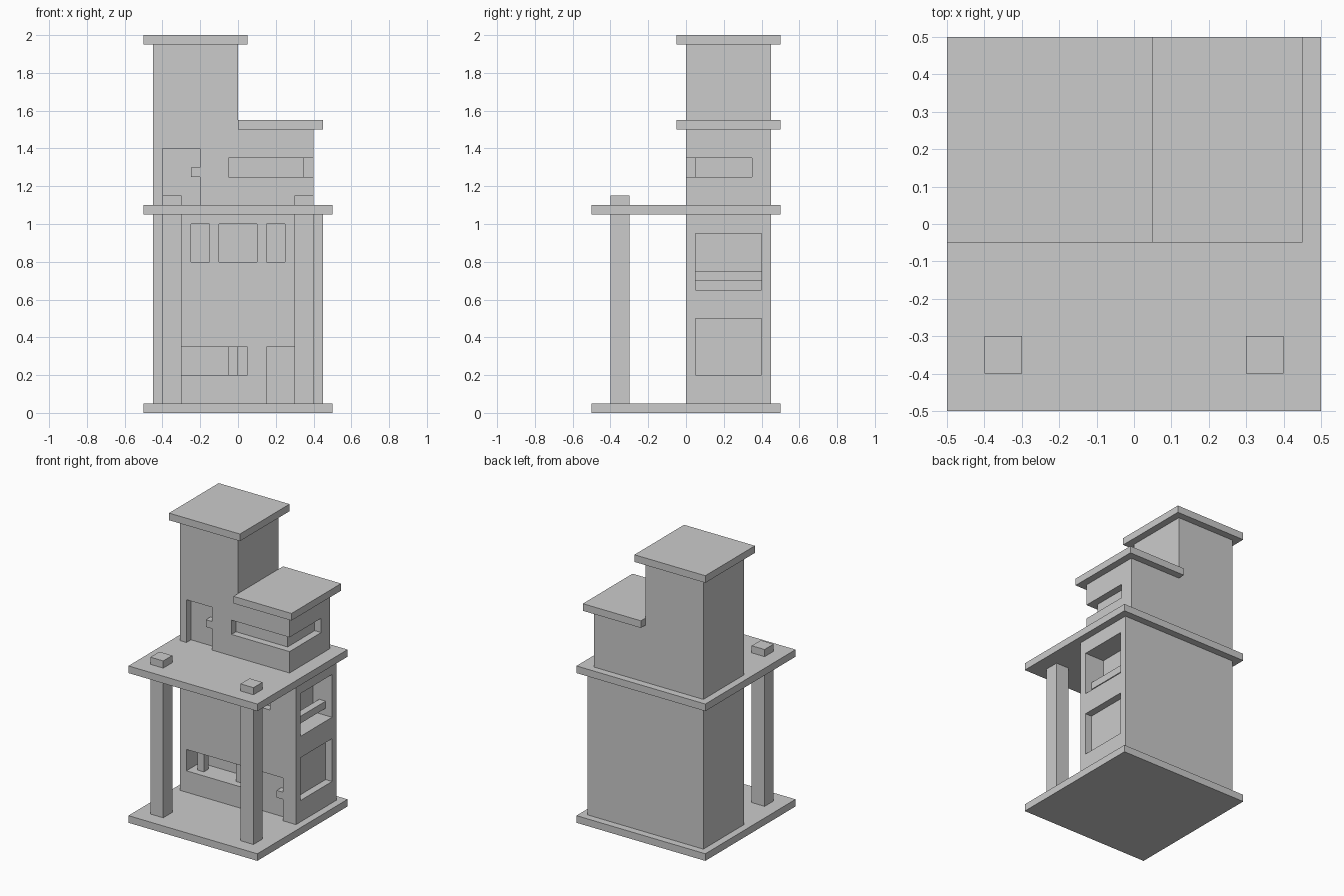
import bpy, bmesh
from mathutils import Vector

if "Cube" in bpy.data.objects:
    bpy.data.objects.remove(bpy.data.objects["Cube"])


def prism(name, pts, axis, a, b):
    """Extrude a closed profile along axis: 'y' takes (x, z) points, 'z' takes (x, y) points."""
    place = (lambda p, t: (p[0], t, p[1])) if axis == 'y' else (lambda p, t: (p[0], p[1], t))
    bm = bmesh.new()
    face = bm.faces.new([bm.verts.new(place(p, a)) for p in pts])
    new = bmesh.ops.extrude_face_region(bm, geom=[face])['geom']
    shift = Vector(place((0, 0), b - a))
    bmesh.ops.translate(bm, vec=shift, verts=[g for g in new if isinstance(g, bmesh.types.BMVert)])
    bmesh.ops.recalc_face_normals(bm, faces=bm.faces)
    mesh = bpy.data.meshes.new(name)
    bm.to_mesh(mesh)
    bm.free()
    obj = bpy.data.objects.new(name, mesh)
    bpy.context.collection.objects.link(obj)
    return obj


def box(name, x0, x1, y0, y1, z0, z1):
    return prism(name, [(x0, y0), (x1, y0), (x1, y1), (x0, y1)], 'z', z0, z1)


def carve(obj, cutters):
    """Subtract every cutter from obj, then delete the cutters."""
    bpy.context.view_layer.objects.active = obj
    for cutter in cutters:
        cutter.hide_render = True
        mod = obj.modifiers.new("cut", 'BOOLEAN')
        mod.operation = 'DIFFERENCE'
        mod.solver = 'EXACT'
        mod.object = cutter
        bpy.ops.object.modifier_apply(modifier=mod.name)
        bpy.data.objects.remove(cutter, do_unlink=True)


OUT = -0.05  # how far cutters start in front of the front wall (y = 0)


def door_cutter(x, z, height):
    """Doorway 0.2 wide with a square handle left standing on its right edge."""
    r = x + 0.2
    pts = [(x, z - 0.02), (r, z - 0.02), (r, z + 0.15), (r - 0.05, z + 0.15),
           (r - 0.05, z + 0.2), (r, z + 0.2), (r, z + height), (x, z + height)]
    return prism("door_cutter", pts, 'y', OUT, 0.05)


# Floor slabs and roofs
box("base_slab", -0.5, 0.5, -0.5, 0.5, 0, 0.05)
box("balcony_slab", -0.5, 0.5, -0.5, 0.5, 1.05, 1.1)
box("tower_roof", -0.5, 0.05, -0.05, 0.5, 1.95, 2.0)
box("side_roof", 0, 0.45, -0.05, 0.5, 1.5, 1.55)

# Porch columns, rising through the balcony
for side, x in (("left", -0.4), ("right", 0.3)):
    box(side + "_column", x, x + 0.1, -0.4, -0.3, 0.05, 1.15)

# Lower storey with front door, front windows and right side windows
lower = box("lower_storey", -0.45, 0.45, 0, 0.45, 0.05, 1.05)
cuts = [door_cutter(0.15, 0.05, 0.3),
        box("wide_window_cutter", -0.4, 0.05, OUT, 0.15, 0.2, 0.35),
        box("side_window_cutter", 0.4, 0.5, 0.05, 0.4, 0.2, 0.5),
        box("deep_side_window_cutter", 0.3, 0.5, 0.05, 0.4, 0.65, 0.95)]
for x0, x1 in ((-0.25, -0.15), (-0.1, 0.1), (0.15, 0.25)):
    cuts.append(box("top_window_cutter", x0, x1, OUT, 0.05, 0.8, 1.0))
carve(lower, cuts)

# Bars inside the deep windows
for x in (-0.35, -0.05):
    box("window_post", x, x + 0.05, 0.05, 0.1, 0.2, 0.35)
box("window_rail", 0.35, 0.4, 0.05, 0.4, 0.7, 0.75)

# Upper storey: tower and lower side room in one stepped profile
upper = prism("upper_storey", [(-0.45, 1.1), (0.4, 1.1), (0.4, 1.5), (0, 1.5), (0, 1.95), (-0.45, 1.95)],
              'y', 0, 0.45)
corner = [(-0.05, OUT), (0.45, OUT), (0.45, 0.35), (0.35, 0.35), (0.35, 0.05), (-0.05, 0.05)]
carve(upper, [door_cutter(-0.4, 1.1, 0.3),
              prism("corner_window_cutter", corner, 'z', 1.25, 1.35)])
